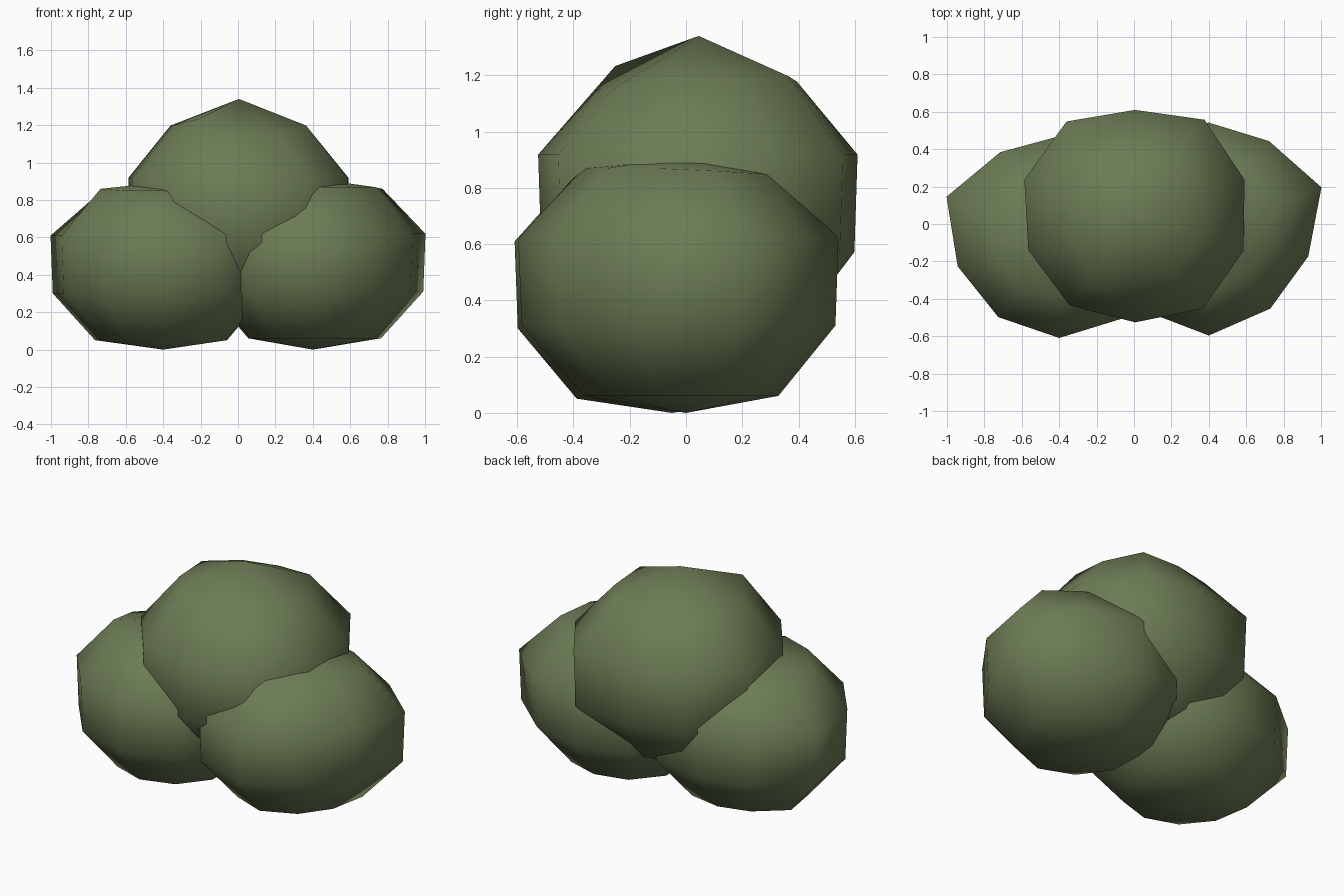
import bpy, bmesh, math

cube = bpy.data.objects.get("Cube")
if cube:
    bpy.data.objects.remove(cube, do_unlink=True)

# Leaf colour
leaf = bpy.data.materials.new("leaf_green")
leaf.use_nodes = True
colour = (0.15, 0.2, 0.09, 1)
leaf.diffuse_color = colour
bsdf = leaf.node_tree.nodes["Principled BSDF"]
bsdf.inputs["Base Color"].default_value = colour
bsdf.inputs["Roughness"].default_value = 0.9


def lump(name, centre, radius, height, top, bottom, bulge, lift):
    """Coarse sphere with uneven sides: bulge scales each of the ten columns
    (from azimuth 18 degrees on), lift moves each corner of the crown ring."""
    bm = bmesh.new()
    bmesh.ops.create_uvsphere(bm, u_segments=10, v_segments=5, radius=1)
    # Turn the sphere so that a corner column lies on the y axis
    offset = 0 if any(abs(v.co.x) < 0.01 and abs(v.co.y) > 0.1 for v in bm.verts) else math.radians(18)
    for v in bm.verts:
        x, y, z = v.co
        flat = math.hypot(x, y)
        if flat < 0.01:
            v.co = (0, 0, top if z > 0 else -bottom)
            continue
        angle = math.atan2(y, x) + offset
        side = round((math.degrees(angle) - 18) / 36) % 10
        r = flat * radius * bulge[side] * (1 if z > 0 else 0.98)
        rise = lift[side] if z > 0.5 else 0
        v.co = (r * math.cos(angle), r * math.sin(angle), z * height + rise)
    bmesh.ops.recalc_face_normals(bm, faces=bm.faces)
    for f in bm.faces:
        f.smooth = True
    mesh = bpy.data.meshes.new(name)
    bm.to_mesh(mesh)
    bm.free()
    mesh.materials.append(leaf)
    obj = bpy.data.objects.new(name, mesh)
    obj.location = centre
    bpy.context.collection.objects.link(obj)


# Upper clump
lump("top_foliage", (0.005, 0.045, 0.745), 0.6, 0.56, 0.595, 0.58,
     (1.08, 1.11, 0.99, 1.09, 1.09, 1.05, 1.04, 1.0, 1.08, 1.07),
     (-0.02, 0, -0.02, -0.03, 0, 0, 0.035, -0.05, -0.05, 0))
# Lower clumps side by side
lump("left_foliage", (0.4, 0, 0.465), 0.6, 0.5, 0.45, 0.465,
     (1.11, 0.96, 0.95, 1.0, 1.05, 1.02, 1.01, 1.045, 0.98, 0.98),
     (-0.01, -0.02, -0.03, -0.02, -0.03, -0.05, -0.04, 0, 0, 0))
lump("right_foliage", (-0.4, -0.05, 0.455), 0.6, 0.5, 0.44, 0.455,
     (1.04, 0.99, 0.91, 0.94, 1.11, 1.0, 0.97, 0.98, 0.99, 1.02),
     (-0.04, -0.04, -0.03, -0.04, -0.05, 0, -0.01, -0.01, -0.04, -0.05))
